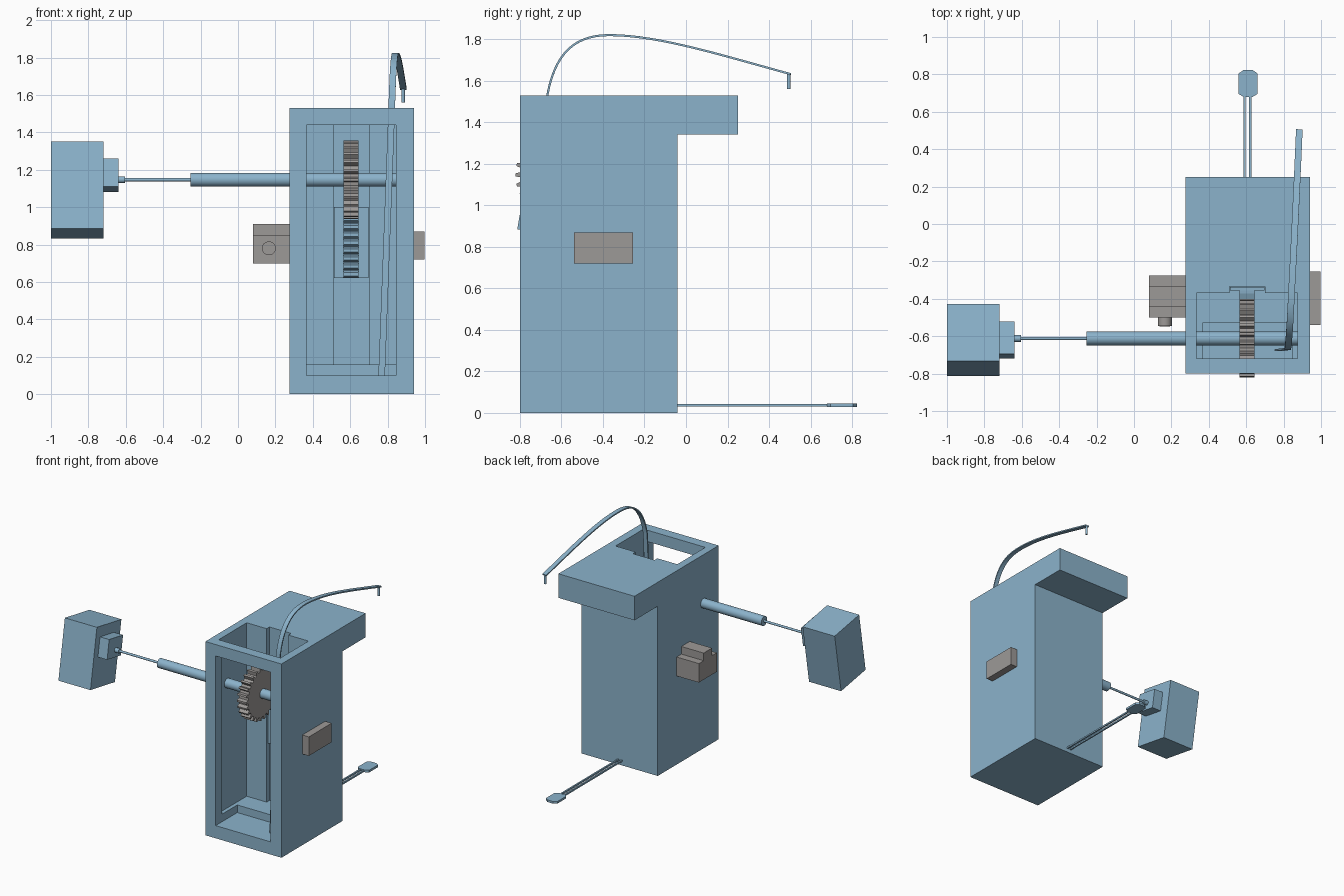
import bpy, bmesh, math
from mathutils import Vector

if "Cube" in bpy.data.objects:
    bpy.data.objects.remove(bpy.data.objects["Cube"])


def make_mat(name, col):
    m = bpy.data.materials.new(name)
    m.diffuse_color = (*col, 1)
    m.use_nodes = True
    m.node_tree.nodes["Principled BSDF"].inputs["Base Color"].default_value = m.diffuse_color
    return m


BLUE = make_mat("soft blue", (0.26, 0.45, 0.60))
GREY = make_mat("warm grey", (0.335, 0.32, 0.31))


def finish(name, bm, mat, smooth=False):
    bmesh.ops.recalc_face_normals(bm, faces=bm.faces)
    me = bpy.data.meshes.new(name)
    bm.to_mesh(me)
    bm.free()
    ob = bpy.data.objects.new(name, me)
    bpy.context.collection.objects.link(ob)
    me.materials.append(mat)
    if smooth:
        bpy.ops.object.select_all(action='DESELECT')
        ob.select_set(True)
        bpy.context.view_layer.objects.active = ob
        bpy.ops.object.shade_smooth_by_angle(angle=math.radians(35))
    return ob


def prism(name, pts, axis, lo, hi, mat):
    """Extrude a 2D outline along x (pts are y, z) or z (pts are x, y)."""
    bm = bmesh.new()
    at = (lambda p, d: (d, *p)) if axis == 'x' else (lambda p, d: (*p, d))
    a = [bm.verts.new(at(p, lo)) for p in pts]
    b = [bm.verts.new(at(p, hi)) for p in pts]
    bm.faces.new(a)
    bm.faces.new(b[::-1])
    for i in range(len(pts)):
        j = (i + 1) % len(pts)
        bm.faces.new((a[i], a[j], b[j], b[i]))
    return finish(name, bm, mat)


def box(name, x, y, z, mat, tilt=0):
    bm = bmesh.new()
    bmesh.ops.create_cube(bm, size=1)
    for v in bm.verts:
        v.co = [v.co[i] * (r[1] - r[0]) for i, r in enumerate((x, y, z))]
    ob = finish(name, bm, mat)
    ob.location = [(r[0] + r[1]) / 2 for r in (x, y, z)]
    ob.rotation_euler.x = tilt
    return ob


def rod(name, a, b, r, mat, seg=32):
    a, b = Vector(a), Vector(b)
    bm = bmesh.new()
    bmesh.ops.create_cone(bm, cap_ends=True, segments=seg, radius1=r, radius2=r,
                          depth=(b - a).length)
    ob = finish(name, bm, mat, True)
    ob.location = (a + b) / 2
    ob.rotation_euler = (b - a).to_track_quat('Z', 'Y').to_euler()
    return ob


# housing: tall body with an overhanging top, hollowed out
housing = prism("housing", [(-.80, 0), (-.04, 0), (-.04, 1.34), (.25, 1.34), (.25, 1.53), (-.80, 1.53)],
                'x', .275, .94, BLUE)
cutters = [box("front_opening_cutter", (.365, .845), (-.9, -.53), (.10, 1.44), BLUE),
           prism("shaft_well_cutter", [(.335, -.72), (.875, -.72), (.875, -.37), (.70, -.37),
                                       (.70, -.335), (.51, -.335), (.51, -.37), (.335, -.37)],
                 'z', .16, 1.7, BLUE)]
bpy.context.view_layer.objects.active = housing
for c in cutters:
    mod = housing.modifiers.new("cut", 'BOOLEAN')
    mod.operation, mod.solver, mod.object = 'DIFFERENCE', 'EXACT', c
    bpy.ops.object.modifier_apply(modifier=mod.name)
    bpy.data.objects.remove(c)

# drive shaft and gear
AY, AZ = -.612, 1.147
rod("drive_shaft", (-.255, AY, AZ), (.875, AY, AZ), .037, BLUE)
rod("thin_shaft", (-.61, AY, AZ), (-.25, AY, AZ), .009, BLUE, 16)
rod("shaft_collar", (-.645, AY, AZ), (-.605, AY, AZ), .018, BLUE, 24)
TEETH = 26
outline = []
for i in range(TEETH):
    for off, r in ((-.30, .182), (-.14, .21), (.14, .21), (.30, .182)):
        t = math.tau * (i + off) / TEETH
        outline.append((AY + r * math.cos(t), AZ + r * math.sin(t)))
prism("gear", outline, 'x', .565, .645, GREY)

# toothed rack sliding in the rear groove
box("rack_slider", (.512, .698), (-.355, -.336), (.62, 1.0), BLUE)
rack = [(-.35, 1.0), (-.35, .62)]
n = 9
for i in range(n):
    z0, p = .62, .38 / n
    for f, y in ((.05, -.372), (.3, -.40), (.7, -.40), (.95, -.372)):
        rack.append((y, z0 + (i + f) * p))
prism("rack", rack, 'x', .565, .645, BLUE)

# tilted weight with its mounting block
TILT = math.radians(-9.8)
box("weight", (-1.0, -.72), (-.775, -.465), (.855, 1.327), BLUE, TILT)
box("weight_mount", (-.72, -.64), (-.708, -.532), (1.094, 1.246), BLUE, TILT)

# grey side boxes
prism("left_box", [(-.50, .70), (-.275, .70), (-.275, .85), (-.335, .85), (-.335, .91),
                   (-.44, .91), (-.44, .85), (-.50, .85)], 'x', .08, .275, GREY)
rod("left_knob", (.165, -.545, .78), (.165, -.50, .78), .037, GREY)
rod("left_knob_cap", (.165, -.547, .78), (.165, -.54, .78), .028, GREY)
box("right_box", (.94, .997), (-.54, -.255), (.72, .87), GREY)

# foot pedal
for i, x in enumerate((.591, .621)):
    box(f"pedal_rod_{i}", (x - .006, x + .006), (-.06, .70), (.030, .042), BLUE)
pad = [(.56, .695), (.585, .68), (.635, .68), (.66, .695),
       (.66, .805), (.635, .823), (.585, .823), (.56, .805)]
prism("pedal_pad", pad, 'z', .028, .045, BLUE)


# flat feeder arm: straight inside the housing, then arching to the rear
def bezier(p, n):
    p = [Vector(q) for q in p]
    for i in range(n + 1):
        t = i / n
        s = 1 - t
        yield p[0] * s**3 + p[1] * 3 * s * s * t + p[2] * 3 * s * t * t + p[3] * t**3


path = [Vector((.768, -.675, .10))]
path += bezier([(.822, -.668, 1.53), (.828, -.63, 1.74), (.835, -.53, 1.82), (.842, -.37, 1.82)], 14)
path += list(bezier([(.842, -.37, 1.82), (.855, -.13, 1.82), (.87, .18, 1.72), (.884, .505, 1.632)], 16))[1:]
bm = bmesh.new()
rings = []
for i, p in enumerate(path):
    d = path[min(i + 1, len(path) - 1)] - path[max(i - 1, 0)]
    side = Vector((1, 0, 0)) - d * (d.x / d.length_squared)
    side.normalize()
    up = side.cross(d.normalized())
    w, h = .0175, .005
    rings.append([bm.verts.new(p + side * (w * a) + up * (h * b))
                  for a, b in ((-1, -1), (1, -1), (1, 1), (-1, 1))])
for a, b in zip(rings, rings[1:]):
    for k in range(4):
        bm.faces.new((a[k], a[(k + 1) % 4], b[(k + 1) % 4], b[k]))
bm.faces.new(rings[0])
bm.faces.new(rings[-1])
finish("feeder_arm", bm, BLUE, True)
rod("arm_tip", (.883, .495, 1.56), (.883, .495, 1.632), .009, BLUE, 16)
